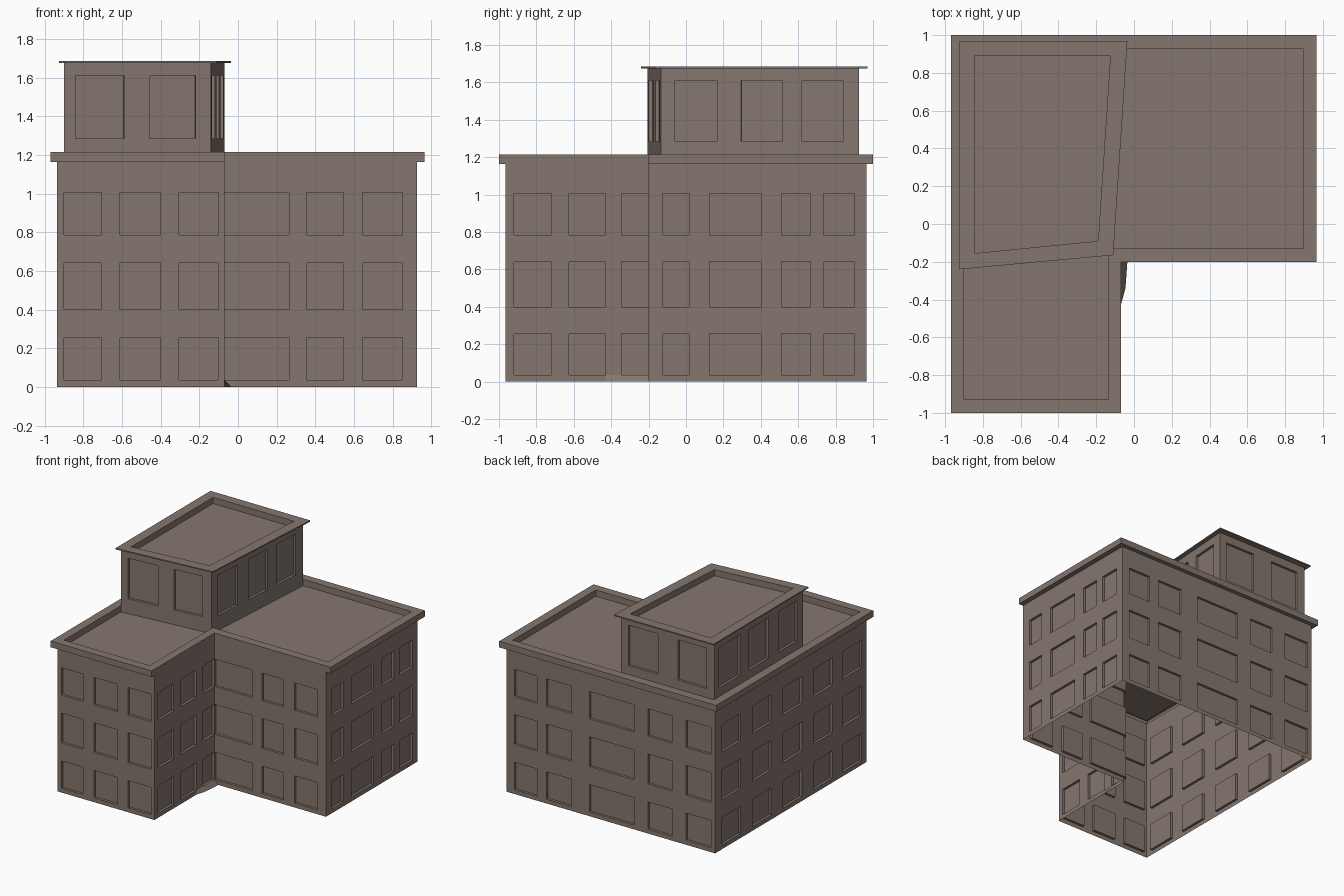
import bpy, bmesh
from mathutils import Vector

if "Cube" in bpy.data.objects:
    bpy.data.objects.remove(bpy.data.objects["Cube"])

stone = bpy.data.materials.new("taupe stone")
stone.diffuse_color = (0.235, 0.185, 0.158, 1)
stone.use_nodes = True
stone.node_tree.nodes["Principled BSDF"].inputs["Base Color"].default_value = stone.diffuse_color
DEPTH = 0.02


def finish(name, bm, recalc=False):
    bmesh.ops.remove_doubles(bm, verts=bm.verts, dist=0.0005)
    bmesh.ops.dissolve_degenerate(bm, edges=bm.edges, dist=0.0005)
    me = bpy.data.meshes.new(name)
    bm.to_mesh(me)
    bm.free()
    me.materials.append(stone)
    ob = bpy.data.objects.new(name, me)
    bpy.context.collection.objects.link(ob)
    return ob


def wall(name, p0, p1, z0, z1, spans, rows, axis):
    """Single wall from p0 to p1 (outside on the right) with recessed windows.
    spans are window limits measured along world axis 0 (x) or 1 (y)."""
    bm = bmesh.new()
    a, b = Vector(p0), Vector(p1)
    d = (b - a).normalized()
    inward = Vector((-d.y, d.x)) * DEPTH
    tspans = [sorted((v - a[axis]) / (b[axis] - a[axis]) for v in s) for s in spans]
    us = sorted({0.0, 1.0, *[t for s in tspans for t in s]})
    zs = sorted({z0, z1, *[z for r in rows for z in r]})

    def pt(u, z, deep=False):
        p = a.lerp(b, u) + (inward if deep else Vector((0, 0)))
        return (p.x, p.y, z)

    def quad(*pts):
        bm.faces.new([bm.verts.new(p) for p in pts])

    for u0, u1 in zip(us, us[1:]):
        for q0, q1 in zip(zs, zs[1:]):
            hole = (any(s[0] <= (u0 + u1) / 2 <= s[1] for s in tspans)
                    and any(r[0] <= (q0 + q1) / 2 <= r[1] for r in rows))
            c = [(u0, q0), (u1, q0), (u1, q1), (u0, q1)]
            quad(*[pt(*k, hole) for k in c])
            if hole:
                for i in range(4):
                    m, n = c[i], c[(i + 1) % 4]
                    quad(pt(*m), pt(*n), pt(*n, True), pt(*m, True))
    return finish(name, bm)


def roof(name, wall_line, outer, inner, z0, z1, floor):
    """Overhanging cornice with a sunken flat roof, lofted through outlines."""
    bm = bmesh.new()
    loops = [[bm.verts.new((x, y, z)) for x, y in ln] for ln, z in
             ((wall_line, z0), (outer, z0), (outer, z1), (inner, z1), (inner, floor))]
    n = len(wall_line)
    for lo, hi in zip(loops, loops[1:]):
        for i in range(n):
            j = (i + 1) % n
            bm.faces.new((lo[i], lo[j], hi[j], hi[i]))
    bm.faces.new(loops[-1])
    return finish(name, bm)


def ell(x0, x1, xi, y0, y1, yi):
    return [(x0, y0), (xi, y0), (xi, yi), (x1, yi), (x1, y1), (x0, y1)]


# Main L-shaped block, three storeys
L = ell(-0.935, 0.925, -0.07, -0.965, 0.965, -0.2)
ROWS = [(0.035, 0.255), (0.40, 0.64), (0.785, 1.005)]
main_walls = [
    ("wing_front_wall", 0, [(-0.90, -0.705), (-0.61, -0.40), (-0.305, -0.10)]),
    ("wing_side_wall", 1, [(-0.92, -0.72), (-0.625, -0.43), (-0.345, -0.2)]),
    ("court_front_wall", 0, [(-0.07, 0.265), (0.355, 0.545), (0.645, 0.85)]),
    ("right_wall", 1, [(-0.125, 0.02), (0.125, 0.405), (0.51, 0.665), (0.735, 0.90)]),
    ("back_wall", 0, [(0.855, 0.655), (0.57, 0.345), (0.185, -0.21),
                      (-0.335, -0.55), (-0.675, -0.90)]),
    ("left_wall", 1, [(c - 0.12, c + 0.12) for c in (-0.78, -0.41, -0.02, 0.37, 0.76)]),
]
for i, (name, axis, spans) in enumerate(main_walls):
    wall(name, L[i], L[(i + 1) % 6], 0, 1.165, spans, ROWS, axis)
roof("main_roof", L, ell(-0.97, 0.965, -0.07, -1, 1, -0.2),
     ell(-0.90, 0.895, -0.135, -0.93, 0.93, -0.13), 1.165, 1.215, 1.165)

# Slightly skewed penthouse
P = [(-0.90, -0.205), (-0.14, -0.135), (-0.07, 0.925), (-0.90, 0.925)]
pent_walls = [
    ("penthouse_front_wall", 0, [(-0.84, -0.59), (-0.455, -0.22)]),
    ("penthouse_right_wall", 1, [(-0.06, 0.165), (0.295, 0.515), (0.62, 0.84)]),
    ("penthouse_back_wall", 0, [(-0.135, -0.40), (-0.575, -0.83)]),
    ("penthouse_left_wall", 1, [(0.87, 0.60), (0.49, 0.235), (0.11, -0.13)]),
]
for i, (name, axis, spans) in enumerate(pent_walls):
    wall(name, P[i], P[(i + 1) % 4], 1.165, 1.675, spans, [(1.285, 1.61)], axis)
roof("penthouse_roof", P,
     [(-0.925, -0.24), (-0.11, -0.165), (-0.035, 0.97), (-0.925, 0.97)],
     [(-0.845, -0.155), (-0.19, -0.09), (-0.125, 0.89), (-0.845, 0.89)],
     1.675, 1.685, 1.635)

# Small sloping skirt at the foot of the inner corner
bm = bmesh.new()
bm.faces.new([bm.verts.new(p) for p in (
    (-0.07, -0.43, 0), (-0.045, -0.34, 0), (-0.035, -0.2, 0),
    (-0.07, -0.2, 0.035), (-0.07, -0.43, 0.035))])
finish("corner_skirt", bm)
